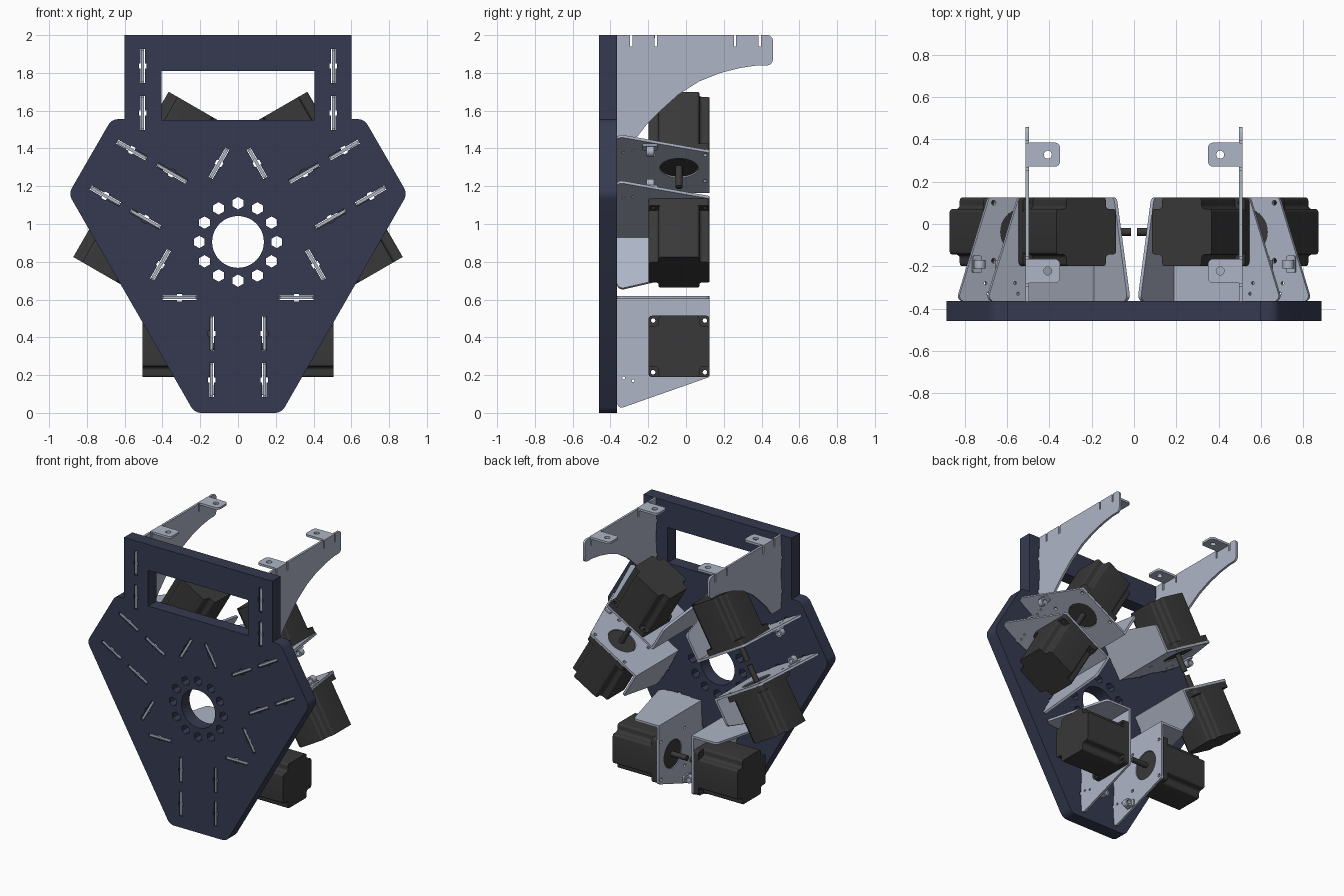
import bpy, bmesh, math
from mathutils import Matrix, Vector

if "Cube" in bpy.data.objects:
    bpy.data.objects.remove(bpy.data.objects["Cube"])

CZ = 0.905          # height of the three-fold centre
MY, MZ = -0.037, 0.352   # motor axis


def material(name, rgb):
    m = bpy.data.materials.new(name)
    m.diffuse_color = (*rgb, 1)
    m.use_nodes = True
    m.node_tree.nodes["Principled BSDF"].inputs["Base Color"].default_value = m.diffuse_color
    return m


NAVY = material("navy_plate", (0.036, 0.042, 0.08))
DARK = material("dark_motor", (0.04, 0.04, 0.04))
STEEL = material("sheet_steel", (0.42, 0.46, 0.56))

# Sheet planes: (u, v, thickness) to world axes
YZ = Matrix(((0, 0, 1, 0), (1, 0, 0, 0), (0, 1, 0, 0), (0, 0, 0, 1)))
XZ = Matrix(((1, 0, 0, 0), (0, 0, -1, 0), (0, 1, 0, 0), (0, 0, 0, 1)))
XY = Matrix.Identity(4)


def fillet(pts, n=6):
    """Round the corners of a polygon given as (u, v[, radius])."""
    out = []
    for i, p in enumerate(pts):
        c = Vector(p[:2])
        r = p[2] if len(p) > 2 else 0
        if not r:
            out.append(c)
            continue
        a = (Vector(pts[i - 1][:2]) - c).normalized()
        b = (Vector(pts[(i + 1) % len(pts)][:2]) - c).normalized()
        half = a.angle(b) / 2
        o = c + (a + b).normalized() * (r / math.sin(half))
        s, e = c + a * (r / math.tan(half)) - o, c + b * (r / math.tan(half)) - o
        t = s.angle_signed(e)
        for k in range(n + 1):
            out.append(o + Matrix.Rotation(-t * k / n, 2) @ s)
    return out


def circle(u, v, r, n=32, start=0):
    return [(u + r * math.cos(start + 2 * math.pi * k / n),
             v + r * math.sin(start + 2 * math.pi * k / n)) for k in range(n)]


def sheet(loops, w0, w1, frame):
    """Mesh of a flat profile with holes, extruded from w0 to w1."""
    cu = bpy.data.curves.new("profile", 'CURVE')
    cu.dimensions, cu.fill_mode = '2D', 'BOTH'
    cu.extrude = (w1 - w0) / 2
    for lp in loops:
        sp = cu.splines.new('POLY')
        sp.points.add(len(lp) - 1)
        for q, p in zip(sp.points, lp):
            q.co = (p[0], p[1], 0, 1)
        sp.use_cyclic_u = True
    ob = bpy.data.objects.new("profile", cu)
    bpy.context.collection.objects.link(ob)
    dg = bpy.context.evaluated_depsgraph_get()
    me = bpy.data.meshes.new_from_object(ob.evaluated_get(dg))
    bpy.data.objects.remove(ob)
    bpy.data.curves.remove(cu)
    me.transform(frame @ Matrix.Translation((0, 0, (w0 + w1) / 2)))
    bm = bmesh.new()
    bm.from_mesh(me)
    bmesh.ops.remove_doubles(bm, verts=bm.verts, dist=1e-5)
    bmesh.ops.recalc_face_normals(bm, faces=bm.faces)
    bm.to_mesh(me)
    bm.free()
    return me


def place(name, me, mat, M=Matrix.Identity(4)):
    me = me.copy()
    me.transform(M)
    if M.determinant() < 0:
        me.flip_normals()
    me.materials.clear()
    me.materials.append(mat)
    for p in me.polygons:
        p.use_smooth = True
        p.material_index = 0
    me.set_sharp_from_angle(angle=math.radians(30))
    ob = bpy.data.objects.new(name, me)
    bpy.context.collection.objects.link(ob)


MIRROR = Matrix.Diagonal((-1, 1, 1, 1))


def turn(k):
    return (Matrix.Translation((0, 0, CZ)) @ Matrix.Rotation(-k * 2 * math.pi / 3, 4, 'Y')
            @ Matrix.Translation((0, 0, -CZ)))


def slot(x, z, horizontal=False):
    """Tab slot with a wider middle."""
    l, w, b, c = 0.09, 0.012, 0.013, 0.02
    q = [(w, -l), (w, -b), (c, -b), (c, b), (w, b), (w, l)]
    q += [(-u, -v) for u, v in q]
    return [(x + v, z + u) if horizontal else (x + u, z + v) for u, v in q]


# Back plate with handle, centre hole, hex holes and tab slots
half = [(0.6, 2.0), (0.6, 1.555), (0.669, 1.555, 0.06), (0.897, 1.16, 0.06), (0.23, 0, 0.06)]
outline = half + [(-p[0], *p[1:]) for p in reversed(half)]
loops = [fillet(outline), [(-0.405, 1.55), (0.405, 1.55), (0.405, 1.81), (-0.405, 1.81)],
         circle(0, CZ, 0.137, 48)]
for k in range(12):
    a = k * math.pi / 6
    loops.append(circle(0.205 * math.cos(a), CZ + 0.205 * math.sin(a), 0.033, 6, math.pi / 6))
for s in (-1, 1):
    loops += [slot(s * 0.505, 1.588), slot(s * 0.505, 1.836)]
    for k in range(3):
        for lp in (slot(s * 0.14, 0.175), slot(s * 0.14, 0.42), slot(s * 0.31, 0.61, True)):
            pts = [turn(k) @ Vector((u, 0, v)) for u, v in lp]
            loops.append([(p.x, p.z) for p in pts])
place("back_plate", sheet(loops, 0.365, 0.46, XZ), NAVY)

# Motor bracket web, with tabs, motor hole and screw holes
F = -0.365
T = -0.457
screws = [(MY + a * 0.137, MZ + b * 0.137) for a in (-1, 1) for b in (-1, 1)]
screw_holes = [circle(u, v, 0.012, 12) for u, v in screws]
web = fillet([(0.125, 0.19, 0.015), (0.125, 0.618), (F, 0.618), (F, 0.505), (T, 0.505), (T, 0.335),
              (F, 0.335), (F, 0.26), (T, 0.26), (T, 0.09), (F, 0.09), (F, 0.018, 0.025)])
small = [circle(-0.33, 0.185, 0.008, 10), circle(-0.28, 0.17, 0.008, 10)]
bracket_web = sheet([web, circle(MY, MZ, 0.102)] + screw_holes + small, 0.132, 0.148, YZ)

# Bracket side flange
flange = fillet([(0.148, F), (0.225, F), (0.225, T), (0.395, T), (0.395, F), (0.465, F, 0.03),
                 (0.335, 0.125, 0.03), (0.148, 0.125)])
bracket_flange = sheet([flange], 0.602, 0.618, XY)

# Motor: face plate, body with notched corners, pilot boss and shaft
h, n = 0.1625, 0.055
square = fillet([(MY - h, MZ - h, .02), (MY + h, MZ - h, .02), (MY + h, MZ + h, .02), (MY - h, MZ + h, .02)])
motor_face = sheet([square] + screw_holes, 0.148, 0.19, YZ)
quarter = [(h, h - n, 0.015), (h - n, h - n, 0.02), (h - n, h, 0.015)]
plus = []
for k in range(4):
    for u, v, r in quarter:
        p = Matrix.Rotation(k * math.pi / 2, 2) @ Vector((u, v))
        plus.append((MY + p.x, MZ + p.y, r))
motor_body = sheet([fillet(plus)], 0.19, 0.505, YZ)
motor_boss = sheet([circle(MY, MZ, 0.1)], 0.138, 0.149, YZ)
motor_shaft = sheet([circle(MY, MZ, 0.019, 24)], 0.015, 0.14, YZ)

# Small cable clip on the bracket
clip_foot = sheet([fillet([(-0.23, 0.095, .01), (-0.15, 0.095, .01), (-0.15, 0.145, .01), (-0.23, 0.145, .01)])],
                  0.12, 0.133, YZ)
clip_ring = sheet([circle(0.1, 0.12, 0.027, 20), circle(0.1, 0.12, 0.015, 20)], 0.17, 0.21, XZ)

parts = [("bracket_web", bracket_web, STEEL), ("bracket_flange", bracket_flange, STEEL),
         ("motor_face", motor_face, DARK), ("motor_body", motor_body, DARK),
         ("motor_boss", motor_boss, DARK), ("motor_shaft", motor_shaft, DARK),
         ("clip_foot", clip_foot, STEEL), ("clip_ring", clip_ring, STEEL)]
for k in range(3):
    for side, S in (("right", Matrix.Identity(4)), ("left", MIRROR)):
        for name, me, mat in parts:
            place(f"{name}_{side}_{k + 1}", me, mat, turn(k) @ S)

# Top support arms with slit notches and bent mounting ears
top = [(F, 2.0)]
for y0, y1 in ((-0.29, -0.16), (0.26, 0.39)):
    for y in (y0, y1):
        top += [(y - 0.006, 2.0), (y - 0.006, 1.94), (y + 0.006, 1.94), (y + 0.006, 2.0)]
arm = fillet(top + [(0.46, 2.0, 0.03), (0.46, 1.84, 0.03), (0.38, 1.84), (0.285, 1.826), (0.18, 1.799),
                    (0.07, 1.755), (-0.04, 1.685), (-0.14, 1.595), (-0.205, 1.53), (-0.26, 1.46), (F, 1.46),
                    (F, 1.505), (T, 1.505), (T, 1.67), (F, 1.67),
                    (F, 1.755), (T, 1.755), (T, 1.918), (F, 1.918)])
arm_mesh = sheet([arm], 0.497, 0.513, YZ)
for side, S in (("right", Matrix.Identity(4)), ("left", MIRROR)):
    place("support_arm_" + side, arm_mesh, STEEL, S)
    for name, y in (("front", -0.222), ("rear", 0.328)):
        ear = [(0.5, y - 0.057), (0.5, y + 0.057), (0.35, y + 0.057, 0.025), (0.35, y - 0.057, 0.025)]
        me = sheet([fillet(ear), circle(0.408, y, 0.019, 20)], 1.984, 2.0, XY)
        place(f"mounting_ear_{name}_{side}", me, STEEL, S)
